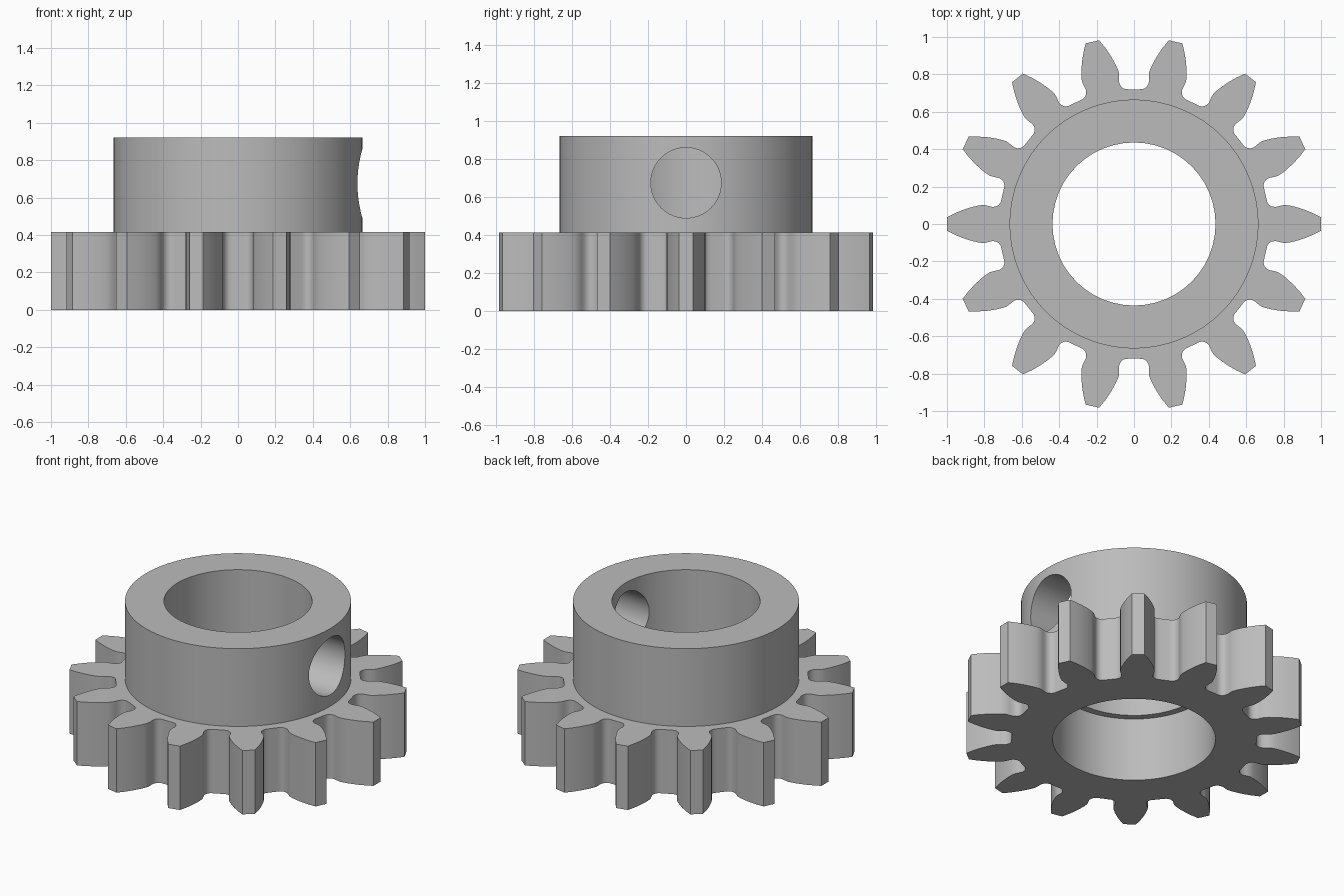
import bpy
from math import cos, sin, pi
from mathutils import Matrix

cube = bpy.data.objects.get("Cube")
if cube:
    bpy.data.objects.remove(cube, do_unlink=True)

TEETH = 14
GEAR_TOP = 0.415
HUB_TOP = 0.92

# Plain grey metal
grey = bpy.data.materials.new("grey_metal")
grey.use_nodes = True
colour = (0.5, 0.5, 0.5, 1)
grey.diffuse_color = colour
grey.node_tree.nodes["Principled BSDF"].inputs["Base Color"].default_value = colour


def circle(radius, sides):
    return [(radius * cos(2 * pi * i / sides), radius * sin(2 * pi * i / sides))
            for i in range(sides)]


def prism(name, outline, bottom, top):
    """Extrude a counter-clockwise outline along z."""
    n = len(outline)
    verts = [(x, y, z) for z in (bottom, top) for x, y in outline]
    faces = [list(range(n))[::-1], list(range(n, 2 * n))]
    faces += [(i, (i + 1) % n, n + (i + 1) % n, n + i) for i in range(n)]
    mesh = bpy.data.meshes.new(name)
    mesh.from_pydata(verts, [], faces)
    mesh.materials.append(grey)
    obj = bpy.data.objects.new(name, mesh)
    bpy.context.collection.objects.link(obj)
    return obj


def select(obj):
    bpy.ops.object.select_all(action='DESELECT')
    obj.select_set(True)
    bpy.context.view_layer.objects.active = obj


def cut(obj, cutter):
    """Subtract the cutter, then remove it."""
    cutter.hide_render = True
    mod = obj.modifiers.new("cut", 'BOOLEAN')
    mod.operation = 'DIFFERENCE'
    mod.solver = 'EXACT'
    mod.object = cutter
    select(obj)
    bpy.ops.object.modifier_apply(modifier=mod.name)
    bpy.data.objects.remove(cutter, do_unlink=True)


# Half a tooth from root fillet to tip: (distance along tooth, half width)
flank = [(0.709, 0.131), (0.713, 0.116), (0.722, 0.103), (0.737, 0.094),
         (0.756, 0.091), (0.78, 0.097), (0.805, 0.102), (0.83, 0.099),
         (0.865, 0.091), (0.91, 0.077), (0.955, 0.059), (0.999, 0.037)]
tooth = [(r, -w) for r, w in flank] + [(r, w) for r, w in reversed(flank)]

gear_outline = []
for i in range(TEETH):
    a = 2 * pi * i / TEETH
    gear_outline += [(r * cos(a) - w * sin(a), r * sin(a) + w * cos(a))
                     for r, w in tooth]

# Toothed wheel with its wider bore
gear = prism("gear_wheel", gear_outline, 0, GEAR_TOP)
cut(gear, prism("gear_bore", circle(0.479, 96), -0.1, GEAR_TOP + 0.1))

# Raised hub with a narrower bore and a set screw hole on one side
hub = prism("hub", circle(0.665, 128), GEAR_TOP, HUB_TOP)
cut(hub, prism("hub_bore", circle(0.436, 48), GEAR_TOP - 0.1, HUB_TOP + 0.1))
screw_hole = prism("screw_hole", circle(0.185, 64), 0.2, 0.8)
screw_hole.data.transform(Matrix.Translation((0, 0, 0.675)) @ Matrix.Rotation(pi / 2, 4, 'Y'))
cut(hub, screw_hole)

for part in (gear, hub):
    select(part)
    bpy.ops.object.shade_smooth_by_angle(angle=pi / 6)
